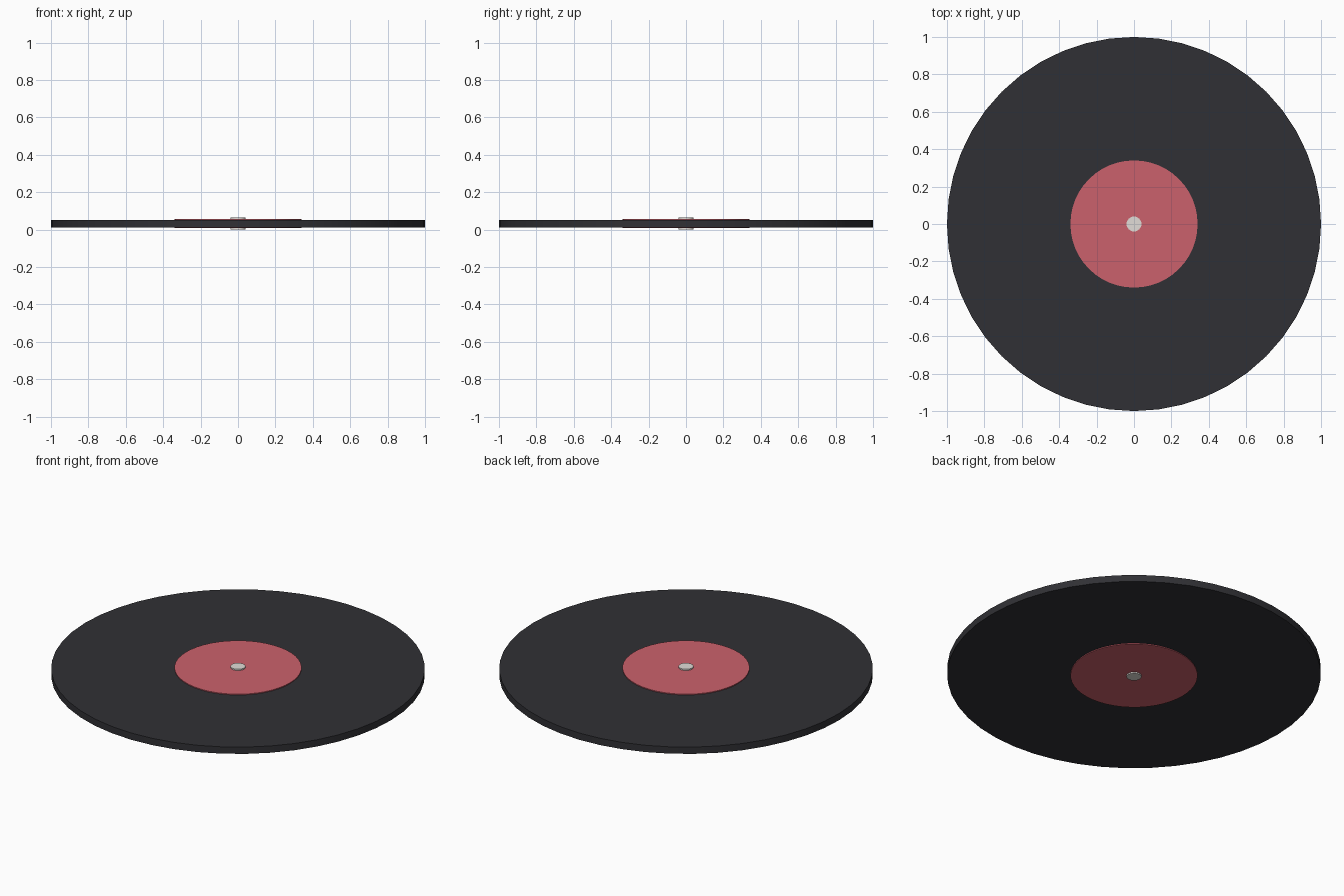
import bpy
import math

if "Cube" in bpy.data.objects:
    bpy.data.objects.remove(bpy.data.objects["Cube"])

MID = 0.0325  # mid-height shared by all the stacked discs


def material(name, colour):
    m = bpy.data.materials.new(name)
    m.diffuse_color = (*colour, 1)
    m.use_nodes = True
    m.node_tree.nodes["Principled BSDF"].inputs["Base Color"].default_value = m.diffuse_color
    return m


def disc(name, radius, thickness, sides, mat):
    bpy.ops.mesh.primitive_cylinder_add(
        vertices=sides, radius=radius, depth=thickness, location=(0, 0, MID))
    ob = bpy.context.object
    ob.name = name
    ob.data.materials.append(mat)
    bpy.ops.object.shade_smooth_by_angle(angle=math.radians(30))
    return ob


# Record body, paper label on both faces, centre spindle plug
disc("record_body", 1.0, 0.04, 48, material("black_vinyl", (0.03, 0.03, 0.035)))
disc("centre_label", 0.34, 0.05, 48, material("red_label", (0.6, 0.12, 0.15)))
disc("centre_plug", 0.04, 0.065, 24, material("pale_plug", (0.75, 0.72, 0.68)))
